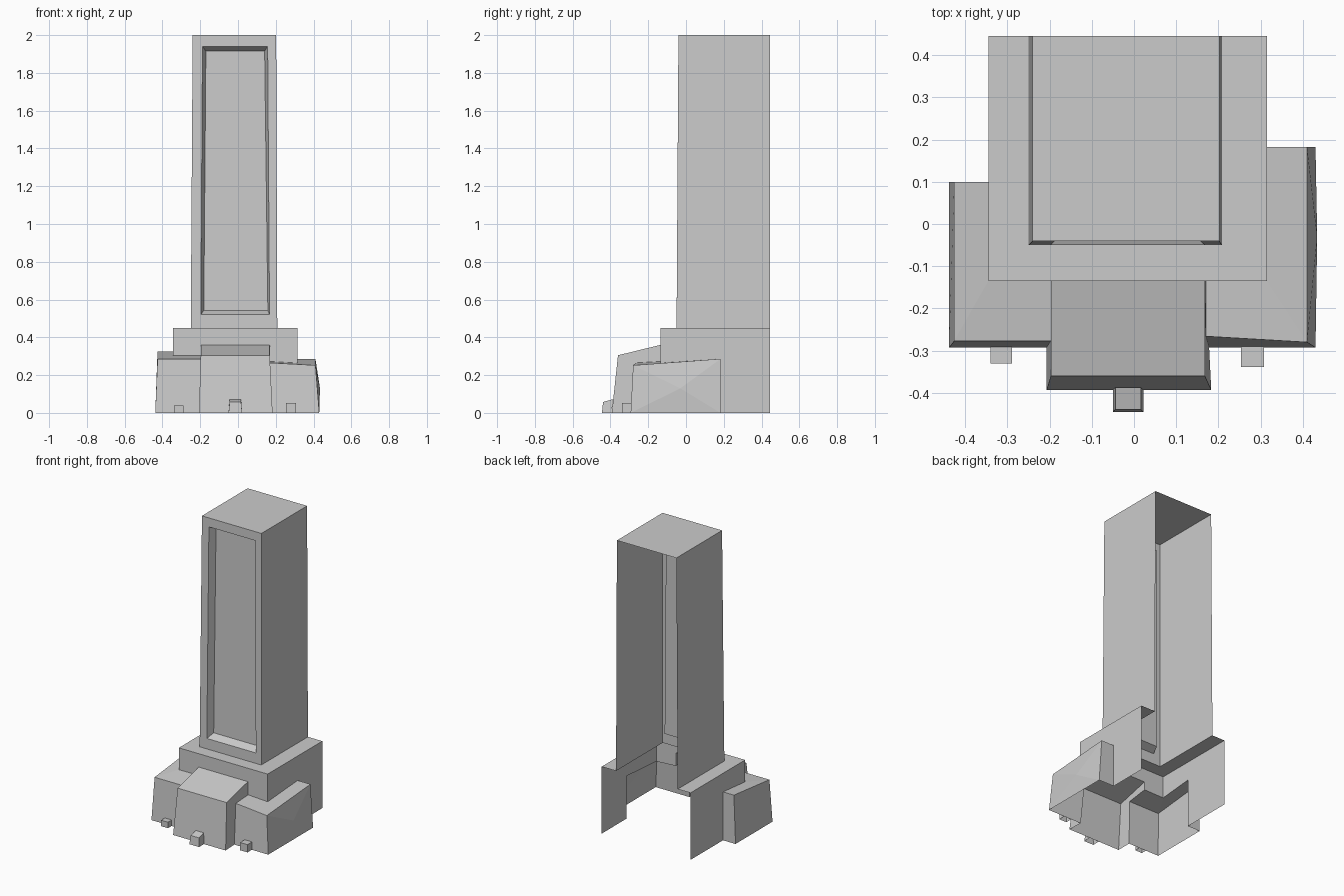
import bpy, bmesh
from mathutils import Vector

if "Cube" in bpy.data.objects:
    bpy.data.objects.remove(bpy.data.objects["Cube"])


def shell(name, faces, ref, inward=False):
    """Open sheet of faces whose normals point away from (or towards) ref."""
    bm = bmesh.new()
    for pts in faces:
        bm.faces.new([bm.verts.new(p) for p in pts])
    bmesh.ops.remove_doubles(bm, verts=bm.verts, dist=0.0005)
    bm.normal_update()
    for f in bm.faces:
        away = f.normal.dot(f.calc_center_median() - Vector(ref)) > 0
        if away == inward:
            f.normal_flip()
    mesh = bpy.data.meshes.new(name)
    bm.to_mesh(mesh)
    bm.free()
    obj = bpy.data.objects.new(name, mesh)
    bpy.context.collection.objects.link(obj)
    return obj


def bridge(a, b):
    """Quads between two closed rings of points."""
    n = len(a)
    return [(a[i], a[(i + 1) % n], b[(i + 1) % n], b[i]) for i in range(n)]


BACK, STEP, TOP = 0.445, -0.135, 0.45

# Tower: hollow tapered shaft, open at back and bottom, framed recess in front
def front_y(z):
    return -0.05 + 0.01 * (z - TOP) / (2 - TOP)

def rect(x0, x1, x2, x3, z0, z1, inset=0):
    return [(x0, front_y(z0) + inset, z0), (x1, front_y(z0) + inset, z0),
            (x2, front_y(z1) + inset, z1), (x3, front_y(z1) + inset, z1)]

outer = rect(-0.25, 0.208, 0.202, -0.24, TOP, 2)
opening = rect(-0.197, 0.167, 0.157, -0.188, 0.52, 1.94)
panel = rect(-0.181, 0.158, 0.141, -0.17, 0.543, 1.915, 0.05)
rear = [(x, BACK, z) for x, y, z in outer]
shell("tower", bridge(outer, opening) + bridge(outer, rear)[1:], (-0.02, 0.25, 1.2))
shell("recessed_panel", bridge(opening, panel) + [panel], (-0.015, -0.5, 1.2), True)

# Side wings: open shells running along the front and flank of the base
def wing(name, xo, xt, xb, ci_b, ci_t, yb, yt, yi, yr, zf, zi, zm, zj, zr, bulge=None):
    p = dict(
        a=(xo, yb, 0), b=(ci_b, yb, 0), c=(xt, yt, zf), d=(ci_t, yi, zi),
        e=(xt, yr, zr), f=(xo, yr, 0), g=(xb, yr, zr), h=(xb, yr, 0),
        i=(xb, STEP, zm), j=(ci_t, STEP, zj))
    if bulge:
        p["m"] = bulge
    sides = ["acm", "cem", "efm", "fam"] if bulge else ["acef"]
    faces = [[p[k] for k in f] for f in ["abdc", "fegh", "cdji", "cige"] + sides]
    shell(name, faces, ((xb + ci_b) / 2, -0.2, 0.1))
    return p

left = wing("left_wing", -0.438, -0.426, -0.345, -0.207, -0.197, -0.293, -0.277,
            -0.277, 0.1, 0.285, 0.285, 0.303, 0.305, 0.325)
right = wing("right_wing", 0.43, 0.41, 0.315, 0.178, 0.17, -0.293, -0.28,
             -0.266, 0.183, 0.252, 0.265, 0.264, 0.272, 0.286, (0.434, -0.03, 0.13))

# Central entrance block, its flanks cut where the wings join
cb = [(-0.207, -0.393, 0), (0.183, -0.393, 0)]
ct = [(-0.197, -0.36, 0.305), (0.168, -0.36, 0.305)]
cr = [(-0.197, STEP, 0.36), (0.168, STEP, 0.36)]
faces = [(cb[0], cb[1], ct[1], ct[0]), (ct[0], ct[1], cr[1], cr[0])]
for i, w in enumerate((left, right)):
    faces.append((cb[i], ct[i], cr[i], w["j"], w["d"], w["b"]))
shell("central_block", faces, (-0.015, -0.22, 0.1))

# Stepped base behind, with a ledge around the tower foot
corners = [(-0.345, STEP, TOP), (0.315, STEP, TOP)]
base = [(corners[0], corners[1], right["i"], right["j"], cr[1], cr[0],
         left["j"], left["i"])]
for c, w in zip(corners, (left, right)):
    base.append((c, (c[0], BACK, TOP), (c[0], BACK, 0), w["h"], w["g"], w["i"]))
base.append(((-0.345, BACK, TOP), corners[0], corners[1], (0.315, BACK, TOP),
             rear[1], outer[1], outer[0], rear[0]))
shell("stepped_base", base, (-0.015, 0.2, 0.2))

# Small porches in front of each block, open below and behind
def porch(name, x0, x1, y0, y1, zf, zr, t=0.0):
    bottom = [(x0, y0, 0), (x1, y0, 0), (x1, y1, 0), (x0, y1, 0)]
    top = [(x0 + t, y0 + t, zf), (x1 - t, y0 + t, zf), (x1 - t, y1 + t, zr), (x0 + t, y1 + t, zr)]
    q = bridge(bottom, top)
    shell(name, [q[0], q[1], q[3], top], ((x0 + x1) / 2, (y0 + y1) / 2, 0.02))

porch("left_porch", -0.34, -0.289, -0.331, -0.291, 0.04, 0.04)
porch("right_porch", 0.253, 0.308, -0.339, -0.29, 0.052, 0.052)
porch("centre_porch", -0.05, 0.022, -0.445, -0.393, 0.058, 0.072, 0.006)
